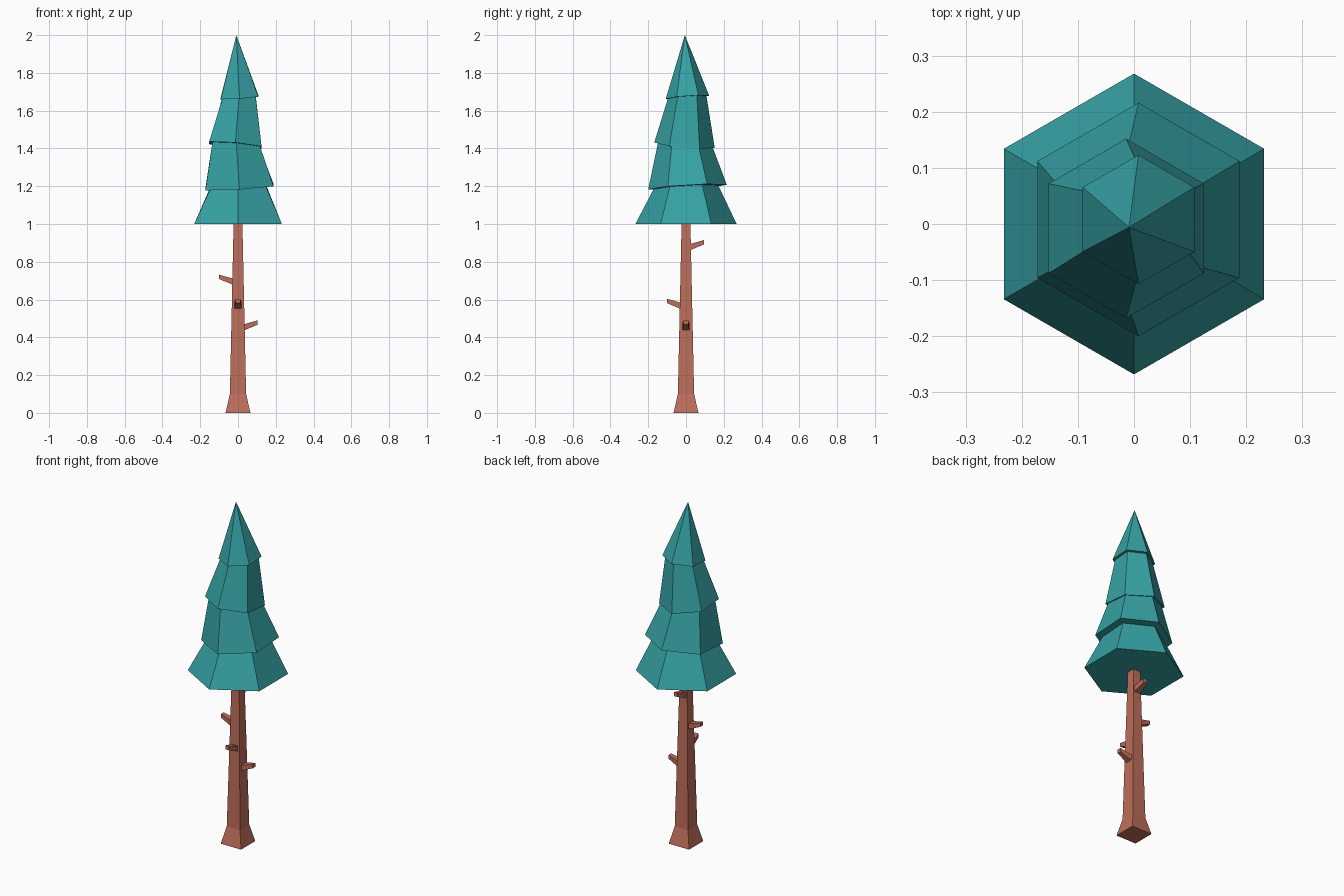
import bpy, math

if "Cube" in bpy.data.objects:
    bpy.data.objects.remove(bpy.data.objects["Cube"])


def material(name, color):
    m = bpy.data.materials.new(name)
    m.diffuse_color = (*color, 1)
    m.use_nodes = True
    m.node_tree.nodes["Principled BSDF"].inputs["Base Color"].default_value = m.diffuse_color
    return m


bark = material("bark", (0.51, 0.156, 0.102))
needles = material("needles", (0.037, 0.36, 0.37))


def loft(name, rings, mat):
    """Join rings of equal point count with quads and close both ends; a one-point ring is an apex."""
    n = len(rings[0])
    verts = [p for ring in rings for p in ring]
    faces = [list(range(n))[::-1]]
    for r in range(len(rings) - 1):
        a, b = r * n, (r + 1) * n
        for i in range(n):
            j = (i + 1) % n
            if len(rings[r + 1]) == 1:
                faces.append((a + i, a + j, b))
            else:
                faces.append((a + i, a + j, b + j, b + i))
    if len(rings[-1]) > 1:
        faces.append(range(len(verts) - n, len(verts)))
    mesh = bpy.data.meshes.new(name)
    mesh.from_pydata(verts, [], [list(f) for f in faces])
    mesh.materials.append(mat)
    obj = bpy.data.objects.new(name, mesh)
    bpy.context.collection.objects.link(obj)
    return obj


def square(h, z):
    return [(-h, -h, z), (h, -h, z), (h, h, z), (-h, h, z)]


def hexagon(cx, cy, z, radius, sx=0, sy=0):
    """Hexagon with corners on the y axis, tilted by slopes sx and sy."""
    ring = []
    for k in range(6):
        a = math.radians(90 + 60 * k)
        dx, dy = radius * math.cos(a), radius * math.sin(a)
        ring.append((cx + dx, cy + dy, z + sx * dx + sy * dy))
    return ring


# Trunk with flared foot
loft("trunk", [square(0.066, 0), square(0.043, 0.1), square(0.023, 1.02)], bark)


# Branch stubs: direction in degrees, root height, trunk half width there, reach
def branch(name, angle, z, start, reach):
    ca, sa = math.cos(math.radians(angle)), math.sin(math.radians(angle))

    def section(d, w, z0, z1):
        pts = [(-w, z0), (w, z0), (w, z1), (-w, z1)]
        return [(ca * d - sa * s, sa * d + ca * s, h) for s, h in pts]

    loft(name, [section(start - 0.012, 0.021, z - 0.02, z + 0.014),
                section(reach, 0.012, z + 0.014, z + 0.037)], bark)


branch("branch_right", 0, 0.453, 0.036, 0.104)
branch("branch_front", -90, 0.567, 0.033, 0.100)
branch("branch_left", 180, 0.695, 0.031, 0.101)
branch("branch_back", 90, 0.878, 0.027, 0.095)

# Foliage tiers, each slightly tilted
loft("foliage_tier_1", [hexagon(0, 0, 1.0, 0.268),
                        hexagon(0, 0, 1.205, 0.166, 0.06, 0.06)], needles)
loft("foliage_tier_2", [hexagon(0.008, 0.008, 1.195, 0.208, 0.06, 0.06),
                        hexagon(-0.01, -0.004, 1.425, 0.143, -0.09, -0.09)], needles)
loft("foliage_tier_3", [hexagon(-0.014, -0.008, 1.417, 0.16, -0.09, -0.09),
                        hexagon(0.006, 0.007, 1.68, 0.1, 0.07, 0.07)], needles)
loft("foliage_top", [hexagon(0.008, 0.008, 1.671, 0.115, 0.07, 0.07),
                     [(-0.009, -0.006, 2.0)]], needles)
